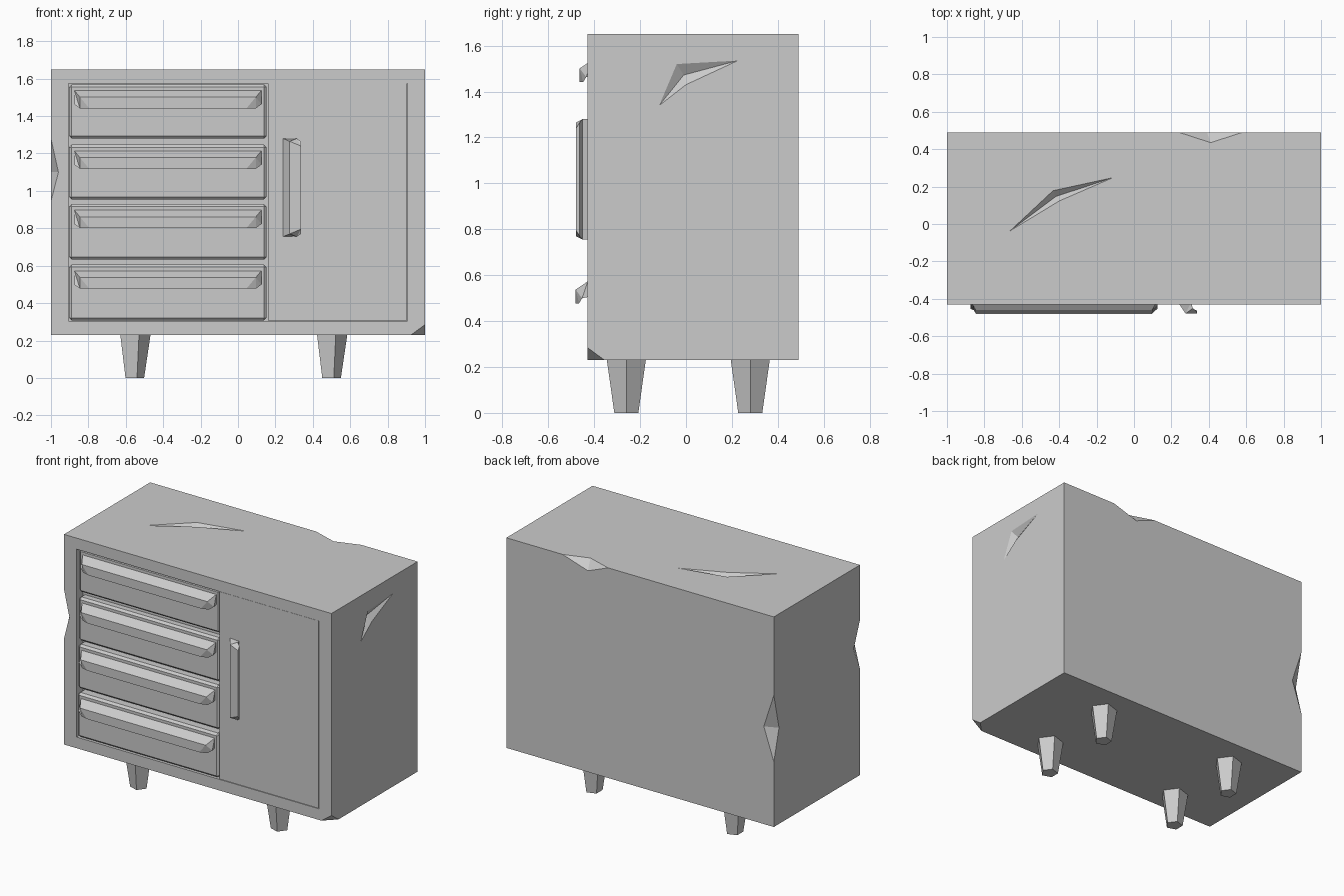
import bpy, bmesh, math
from mathutils import Vector

if "Cube" in bpy.data.objects:
    bpy.data.objects.remove(bpy.data.objects["Cube"], do_unlink=True)

grey = bpy.data.materials.new("plain_grey")
grey.use_nodes = True
grey.diffuse_color = (0.6, 0.6, 0.6, 1)
grey.node_tree.nodes["Principled BSDF"].inputs["Base Color"].default_value = (0.6, 0.6, 0.6, 1)

RIGHT, LEFT, FRONT, BACK, BOTTOM, TOP = -1.0, 1.0, -0.43, 0.49, 0.23, 1.65


def make(name, verts, faces, triangulate=False):
    bm = bmesh.new()
    vs = [bm.verts.new(v) for v in verts]
    for f in faces:
        bm.faces.new([vs[i] for i in f])
    if triangulate:
        bmesh.ops.triangulate(bm, faces=[f for f in bm.faces if len(f.verts) > 4])
    bmesh.ops.recalc_face_normals(bm, faces=bm.faces)
    mesh = bpy.data.meshes.new(name)
    bm.to_mesh(mesh)
    bm.free()
    mesh.materials.append(grey)
    ob = bpy.data.objects.new(name, mesh)
    bpy.context.collection.objects.link(ob)
    return ob


def loft(name, first, second):
    """Join two matching outlines into a closed solid."""
    n = len(first)
    faces = [(i, (i + 1) % n, n + (i + 1) % n, n + i) for i in range(n)]
    faces += [tuple(range(n)), tuple(range(n, 2 * n))]
    return make(name, list(first) + list(second), faces, True)


def box(name, x0, x1, y0, y1, z0, z1):
    outline = lambda z: [(x0, y0, z), (x1, y0, z), (x1, y1, z), (x0, y1, z)]
    return loft(name, outline(z0), outline(z1))


def cut(target, cutter):
    mod = target.modifiers.new("cut", 'BOOLEAN')
    mod.operation, mod.solver, mod.object = 'DIFFERENCE', 'EXACT', cutter
    bpy.context.view_layer.objects.active = target
    bpy.ops.object.modifier_apply(modifier=mod.name)
    bpy.data.objects.remove(cutter, do_unlink=True)


def dent(target, ring, outward, deep=None):
    """Chip out a faceted dent bounded by a ring of points on the surface."""
    ring = [Vector(p) for p in ring]
    n = len(ring)
    mid = (ring[1] + ring[3]) / 2 if n == 4 else sum(ring, Vector()) / n
    inner = Vector(deep) if deep else mid
    outer = mid + Vector(outward)
    faces = [(i, (i + 1) % n, k) for i in range(n) for k in (n, n + 1)]
    cut(target, make("dent_cutter", ring + [inner, outer], faces))


# Cabinet body with a front recess
body = box("cabinet_body", RIGHT, LEFT, FRONT, BACK, BOTTOM, TOP)
cut(body, box("recess_cutter", -0.907, 0.905, FRONT - 0.1, FRONT + 0.07, 0.305, 1.575))

# Chipped edges and corner
dent(body, [(RIGHT, FRONT, 1.28), (-0.96, FRONT, 1.10), (RIGHT, FRONT, 0.945),
            (RIGHT, FRONT + 0.07, 1.10)], (-0.2, -0.2, 0))
dent(body, [(RIGHT, BACK, 1.12), (-0.925, BACK, 0.89), (RIGHT, BACK, 0.67),
            (RIGHT, BACK - 0.055, 0.88)], (-0.2, 0.2, 0))
dent(body, [(0.24, BACK, TOP), (0.41, BACK - 0.055, TOP), (0.58, BACK, TOP),
            (0.39, BACK, TOP - 0.06)], (0, 0.2, 0.2))
dent(body, [(0.925, FRONT, BOTTOM), (LEFT, FRONT + 0.075, BOTTOM),
            (LEFT, FRONT, BOTTOM + 0.055)], (0.2, -0.2, -0.2))

# Gouges in the top and the left side
dent(body, [(-0.663, -0.037, TOP), (-0.433, 0.178, TOP), (-0.112, 0.248, TOP),
            (-0.40, 0.123, TOP)], (0, 0, 0.1), (-0.418, 0.147, TOP - 0.03))
dent(body, [(LEFT, -0.117, 1.339), (LEFT, -0.04, 1.52), (LEFT, 0.226, 1.535),
            (LEFT, 0.0, 1.43)], (0.1, 0, 0), (LEFT - 0.03, -0.01, 1.472))

# Door
box("door", 0.16, 0.903, FRONT + 0.002, FRONT + 0.075, 0.307, 1.573)

# Hooked pull profile: drop, reach, end taper
PULL = [(0, -0.01, 0), (0, 0, 0), (0.036, 0.053, 0.03), (0.096, 0.053, 0.08),
        (0.096, 0.038, 0.03), (0.074, 0.025, 0), (0.066, -0.01, 0)]


def pull(name, length, taper, place):
    ends = [[place(s, d, r) for s, d, r in
             ((t * taper if side == 0 else length - t * taper, d, r) for d, r, t in PULL)]
            for side in (0, 1)]
    return loft(name, *ends)


# Four drawers, each with a full-width pull
for i, (low, high) in enumerate([(0.307, 0.606), (0.632, 0.93), (0.953, 1.247), (1.279, 1.57)]):
    face = FRONT + 0.002 + 0.006 * i
    panel = box(f"drawer_{i + 1}", -0.903, 0.152, face, FRONT + 0.08, low, high)
    bevel = panel.modifiers.new("edge_bevel", 'BEVEL')
    bevel.width, bevel.segments = 0.014, 1
    pull(f"drawer_pull_{i + 1}", 1.0, 1.0,
         lambda s, d, r: (-0.875 + s, face - r, high - 0.033 - d))

# Upright door pull
pull("door_pull", 0.525, 0.5, lambda s, d, r: (0.24 + d, FRONT + 0.004 - r, 0.755 + s))


# Tapered five-sided legs
def pentagon(cx, cy, r, z):
    turn = math.tau / 5
    return [(cx + r * math.cos(i * turn), cy + r * math.sin(i * turn), z) for i in range(5)]


for side, cx in (("right", -0.557), ("left", 0.495)):
    for end, cy in (("front", -0.26), ("back", 0.28)):
        loft(f"{end}_{side}_leg", pentagon(cx, cy, 0.055, 0), pentagon(cx, cy, 0.09, BOTTOM + 0.005))
